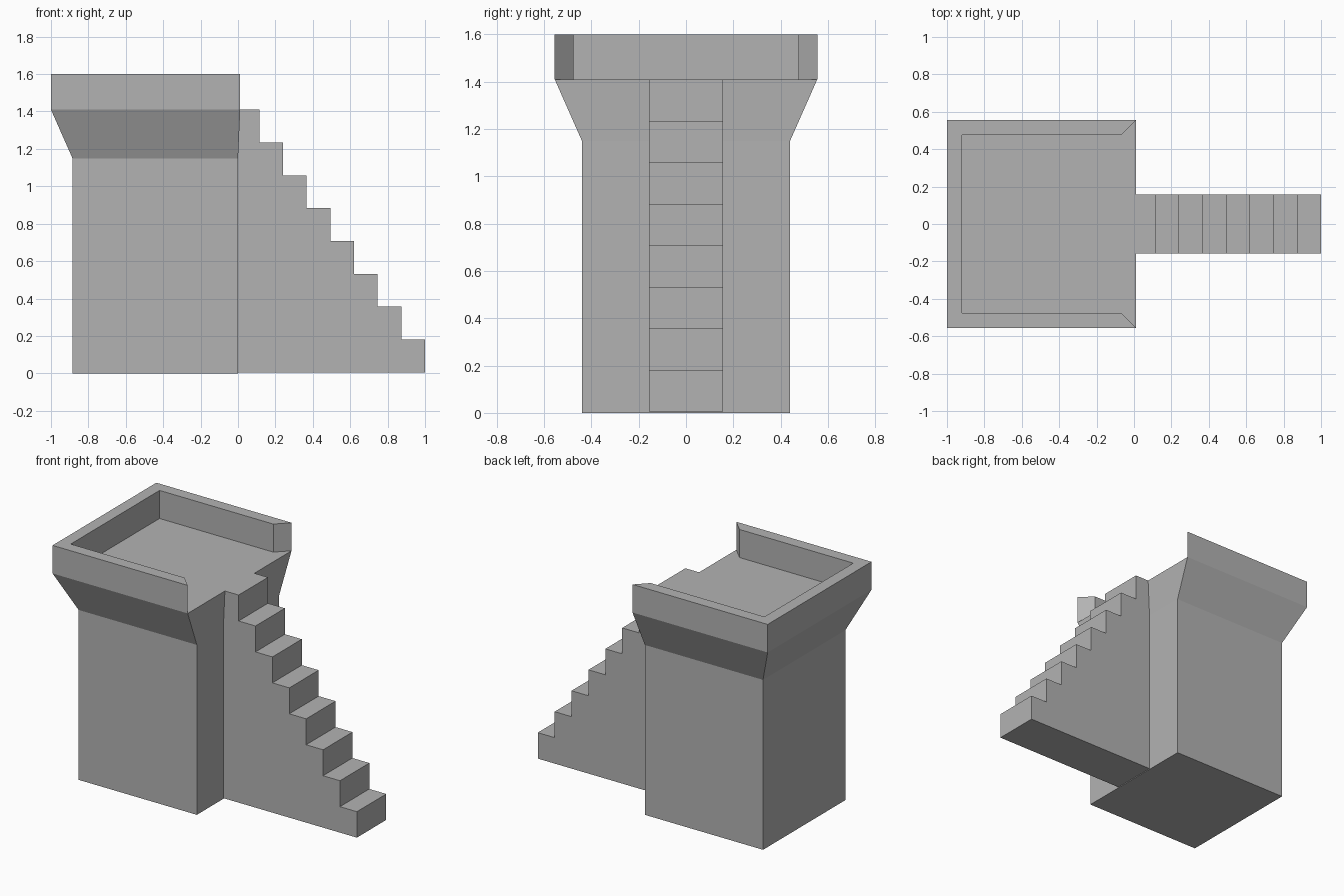
import bpy
import bmesh

if "Cube" in bpy.data.objects:
    bpy.data.objects.remove(bpy.data.objects["Cube"], do_unlink=True)

stone = bpy.data.materials.new("grey stone")
stone.use_nodes = True
GREY = (0.45, 0.45, 0.45, 1)
stone.diffuse_color = GREY
stone.node_tree.nodes["Principled BSDF"].inputs["Base Color"].default_value = GREY


def finish(name, bm):
    bmesh.ops.recalc_face_normals(bm, faces=bm.faces)
    mesh = bpy.data.meshes.new(name)
    bm.to_mesh(mesh)
    bm.free()
    mesh.materials.append(stone)
    obj = bpy.data.objects.new(name, mesh)
    bpy.context.collection.objects.link(obj)
    return obj


def prism(name, outline, offset):
    """Extrude a closed outline of 3D points along an offset."""
    bm = bmesh.new()
    face = bm.faces.new([bm.verts.new(p) for p in outline])
    moved = bmesh.ops.extrude_face_region(bm, geom=[face], use_keep_orig=True)
    verts = [g for g in moved["geom"] if isinstance(g, bmesh.types.BMVert)]
    bmesh.ops.translate(bm, verts=verts, vec=offset)
    return finish(name, bm)


# Tower: rectangular sections (z, back x, front x, half width), flared at the top
FLOOR, TOP = 1.41, 1.6
BACK, EDGE, HALF = -1.0, 0.012, 0.555
sections = [(0, -0.885, 0, 0.44), (1.15, -0.885, 0, 0.44), (FLOOR, BACK, EDGE, HALF)]
bm = bmesh.new()
rings = [[bm.verts.new(p) for p in
          ((x0, -w, z), (x1, -w, z), (x1, w, z), (x0, w, z))]
         for z, x0, x1, w in sections]
for low, high in zip(rings, rings[1:]):
    for i in range(4):
        j = (i + 1) % 4
        bm.faces.new((low[i], low[j], high[j], high[i]))
bm.faces.new(rings[0])
bm.faces.new(rings[-1])
finish("tower", bm)

# Parapet: U-shaped wall with mitred ends, open towards the stairs
WALL = 0.08
side = [(EDGE, HALF), (BACK, HALF)]
inner = [(BACK + WALL, HALF - WALL), (EDGE - WALL, HALF - WALL)]
outline = side + [(x, -y) for x, y in reversed(side)]
outline += [(x, -y) for x, y in reversed(inner)] + inner
prism("parapet", [(x, y, FLOOR) for x, y in outline], (0, 0, TOP - FLOOR))

# Stairs: stepped side profile extruded across the width
STEPS, BASE, STAIR_HALF = 8, 0.005, 0.157
RUN, RISE = 0.1265, (FLOOR - BASE) / 8
profile = [(0, BASE), (1, BASE)]
for i in range(STEPS):
    z = BASE + RISE * (i + 1)
    profile += [(1 - RUN * i, z), (1 - RUN * (i + 1) if i < STEPS - 1 else 0, z)]
prism("stairs", [(x, -STAIR_HALF, z) for x, z in profile], (0, 2 * STAIR_HALF, 0))
